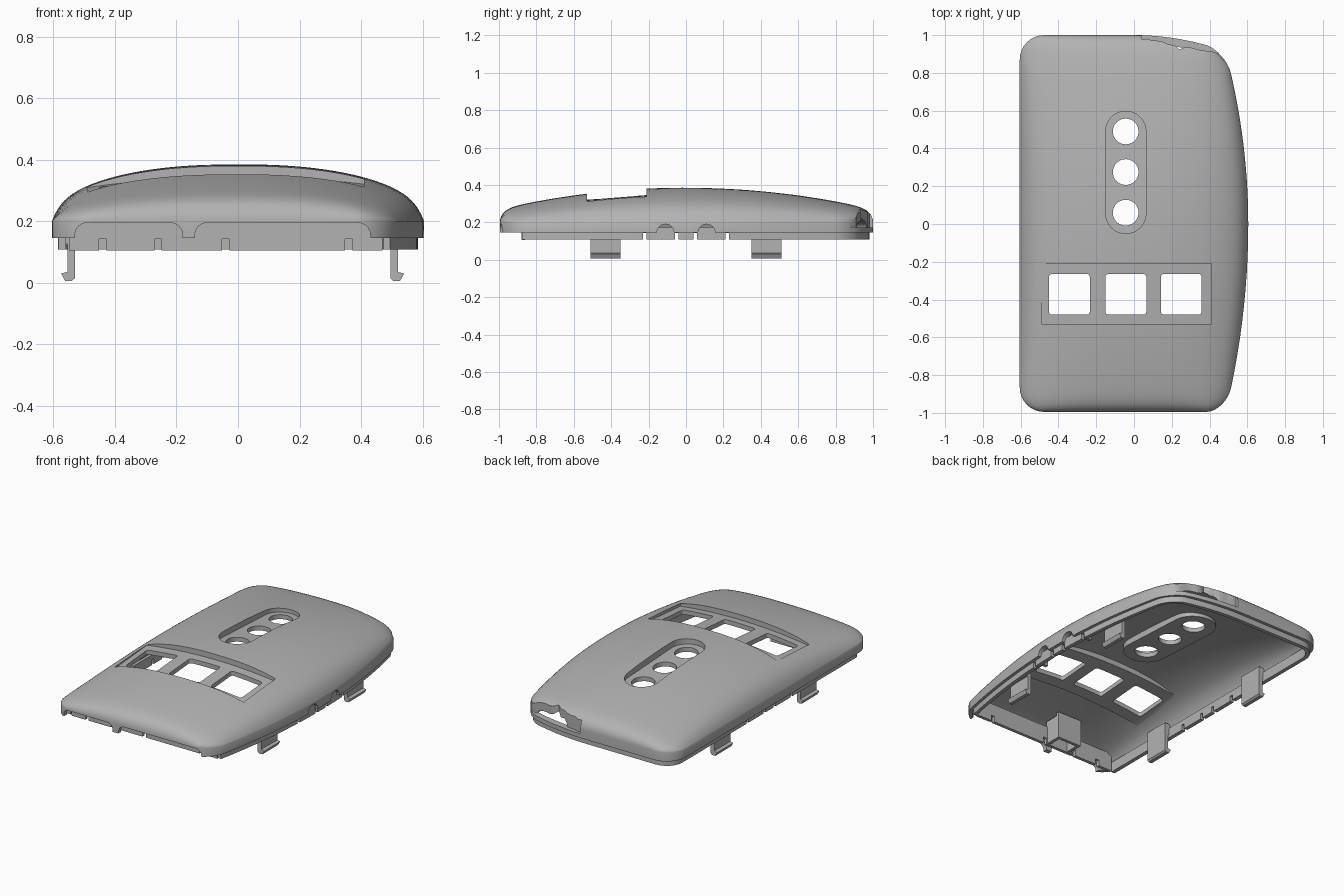
import bpy, bmesh, math, random

if "Cube" in bpy.data.objects:
    bpy.data.objects.remove(bpy.data.objects["Cube"])
random.seed(4)

grey = bpy.data.materials.new("moulded grey plastic")
grey.use_nodes = True
grey.diffuse_color = (0.45, 0.45, 0.45, 1)
grey.node_tree.nodes["Principled BSDF"].inputs["Base Color"].default_value = (0.45, 0.45, 0.45, 1)

HALF, TAPER = 0.605, 0.2


def finish(name, bm):
    bmesh.ops.recalc_face_normals(bm, faces=bm.faces)
    mesh = bpy.data.meshes.new(name)
    bm.to_mesh(mesh)
    bm.free()
    mesh.materials.append(grey)
    ob = bpy.data.objects.new(name, mesh)
    bpy.context.collection.objects.link(ob)
    return ob


def rounded(x0, x1, y0, y1, r, n=8, edge=1):
    """Rounded rectangle as a counter-clockwise list of points."""
    corners = [(x1 - r, y0 + r, -90), (x1 - r, y1 - r, 0),
               (x0 + r, y1 - r, 90), (x0 + r, y0 + r, 180)]
    arcs = [[(cx + r * math.cos(math.radians(a + 90 * i / n)),
              cy + r * math.sin(math.radians(a + 90 * i / n))) for i in range(n + 1)]
            for cx, cy, a in corners]
    pts = []
    for arc, nxt in zip(arcs, arcs[1:] + arcs[:1]):
        (ax, ay), (bx, by) = arc[-1], nxt[0]
        pts += arc + [(ax + (bx - ax) * k / edge, ay + (by - ay) * k / edge)
                      for k in range(1, edge)]
    return pts


def outline(t):
    """Plan of the cover, inset by t: the +x side bows and the back corner slopes."""
    pts = []
    for x, y in rounded(-HALF + t, HALF - t, -0.995 + t, 1 - t, 0.13 - t, 8, 20):
        if x > 0:
            x, y = x * (1 - TAPER * y * y), y - (0.07 * (x / 0.55) ** 2 if y > 0 else 0) * abs(y)
        pts.append((x, y))
    return pts


def prism(name, pts, low, high, place=lambda a, b, h: (a, b, h)):
    """Extrude a 2D shape; low may be a function of the point."""
    bm = bmesh.new()
    f = low if callable(low) else (lambda a, b: low)
    bottom = [bm.verts.new(place(a, b, f(a, b))) for a, b in pts]
    top = [bm.verts.new(place(a, b, high)) for a, b in pts]
    bm.faces.new(bottom)
    bm.faces.new(top)
    for i in range(len(pts)):
        j = (i + 1) % len(pts)
        bm.faces.new((bottom[i], bottom[j], top[j], top[i]))
    return finish(name, bm)


def box(name, x0, x1, y0, y1, z0, z1):
    return prism(name, [(x0, y0), (x1, y0), (x1, y1), (x0, y1)], z0, z1)


def along_y(a, b, h):
    return (a, h, b)


def along_y_rising(a, b, h):
    return (a, h, b + 0.078 * h)


def along_x(a, b, h):
    return (h, a, b)


def dome(name, t, base, rings=26):
    """Closed solid under the crowned top, inset by t."""
    bm = bmesh.new()
    plan = outline(t)
    loops = [[bm.verts.new((x, y, base)) for x, y in plan]]
    for k in range(rings, 0, -1):
        s = math.sin(math.pi / 2 * k / rings)
        loop = []
        for px, py in plan:
            x, y = px * s, py * s
            half = (HALF - t) * (1 - TAPER * y * y if x > 0 else 1)
            across = max(0, 1 - abs(x / half) ** 2.3) ** 0.5
            edge = max(0, 1 - s ** 32) ** 0.5
            loop.append(bm.verts.new((x, y, 0.2 - t + (0.185 - 0.115 * y * y) * across * edge)))
        loops.append(loop)
    centre = bm.verts.new((0, 0, 0.385 - t))
    n = len(plan)
    for a, b in zip(loops, loops[1:]):
        for i in range(n):
            bm.faces.new((a[i], a[(i + 1) % n], b[(i + 1) % n], b[i]))
    for i in range(n):
        bm.faces.new((loops[-1][i], loops[-1][(i + 1) % n], centre))
    bm.faces.new(loops[0])
    return finish(name, bm)


def cut(target, *cutters):
    """Subtract each cutter from the target, then discard it."""
    for c in cutters:
        mod = target.modifiers.new("cut", "BOOLEAN")
        mod.operation, mod.solver, mod.object = "DIFFERENCE", "EXACT", c
        bpy.context.view_layer.objects.active = target
        bpy.ops.object.modifier_apply(modifier=mod.name)
        bpy.data.objects.remove(c)


def recesses(grow, drop):
    """Cutters for the wide crowned button tray and the long sloping slot."""
    x0, x1 = -0.49 - grow, 0.41 + grow
    xs = [x0 + (x1 - x0) * i / 16 for i in range(17)]
    floor = [(x, 0.362 - 0.15 * x * x - drop) for x in xs]
    tray = prism("tray_cutter", floor + [(x1, 0.6), (x0, 0.6)], -0.53 - grow, -0.21 + grow, along_y_rising)
    slot = prism("slot_cutter", rounded(-0.15 - grow, 0.063 + grow, -0.05 - grow, 0.597 + grow, 0.106 + grow, 14),
                 lambda x, y: 0.35 - 0.05 * y - drop, 0.6)
    return tray, slot


# Main shell, hollowed so the recess floors keep their thickness
cover = dome("cover_shell", 0, 0.145)
hollow = dome("hollow", 0.028, 0.0)
cut(hollow, *recesses(0.025, 0.028))
cut(cover, *recesses(0, 0))
cut(cover, hollow)

# Button windows and round holes
for x in (-0.342, -0.043, 0.25):
    cut(cover, prism("window", rounded(x - 0.108, x + 0.108, -0.48, -0.265, 0.015, 4), 0, 0.6))
for y in (0.06, 0.275, 0.49):
    cut(cover, prism("hole", rounded(-0.112, 0.024, y - 0.068, y + 0.068, 0.0679, 12), 0, 0.6))

# Front arches and side finger notches in the wall
for x0, x1 in ((-0.53, -0.18), (-0.14, 0.43)):
    cut(cover, prism("arch", rounded(x0, x1, 0.02, 0.195, 0.04), -1.1, -0.94, along_y))
for y in (-0.11, 0.11):
    cut(cover, prism("notch", rounded(y - 0.045, y + 0.045, 0.08, 0.19, 0.0449), 0.5, 0.7, along_x))

# Ragged opening in the back corner
steps = 16
ragged = []
for i in range(steps + 1):
    u = i / steps
    ragged.append((0.04 + 0.46 * u, 0.98 - 0.09 * u ** 1.2 - random.uniform(-0.008, 0.03) * (1 if i % 2 else 0.2)))
cut(cover, prism("ragged_cutter", ragged + [(0.56, 1.1), (0.04, 1.1)], 0.172, 0.6))

# Inner locating lip along the sides and back, broken by small gaps
lip = prism("locating_lip", outline(0.02), 0.108, 0.172)
cut(lip, prism("lip_core", outline(0.045), 0, 0.5))
cut(lip, box("front_opening", -0.7, 0.7, -1.1, -0.875, 0, 0.3))
for y in (-0.22, -0.05, 0.05, 0.22):
    cut(lip, box("gap", -0.7, 0.7, y - 0.01, y + 0.01, 0, 0.142))

# Plate set back behind the front arches
plate = box("front_plate", -0.55, 0.47, -0.88, -0.86, 0.105, 0.22)
for x in (-0.44, -0.26, -0.04, 0.36):
    cut(plate, box("gap", x - 0.012, x + 0.012, -1.1, -0.8, 0, 0.142))

# Four snap clips with outward hooks
hook = [(0, 0.2), (0, 0.015), (0.01, 0.006), (0.032, 0.006), (0.045, 0.03), (0.025, 0.035),
        (0.025, 0.125), (0.05, 0.135), (0.05, 0.2)]
parts = [cover, lip, plate]
for side, inner, label in ((1, 0.495, "left"), (-1, 0.53, "right")):
    for y, end in ((-0.43, "front"), (0.43, "back")):
        parts.append(prism(f"{label}_{end}_clip", [(side * (inner + d), z) for d, z in hook],
                           y - 0.08, y + 0.08, along_y))

# Bracket behind the front plate and small inner ribs
parts.append(box("bracket_plate", -0.23, -0.06, -0.78, -0.76, 0.11, 0.28))
for x in (-0.23, -0.08):
    parts.append(box("bracket_side", x, x + 0.02, -0.87, -0.77, 0.11, 0.26))
for y in (-0.2, 0.2):
    parts.append(box("side_rib", 0.5, 0.56, y - 0.01, y + 0.01, 0.13, 0.22))

for ob in parts:
    bpy.ops.object.select_all(action="DESELECT")
    ob.select_set(True)
    bpy.context.view_layer.objects.active = ob
    bpy.ops.object.shade_smooth_by_angle(angle=math.radians(32))
